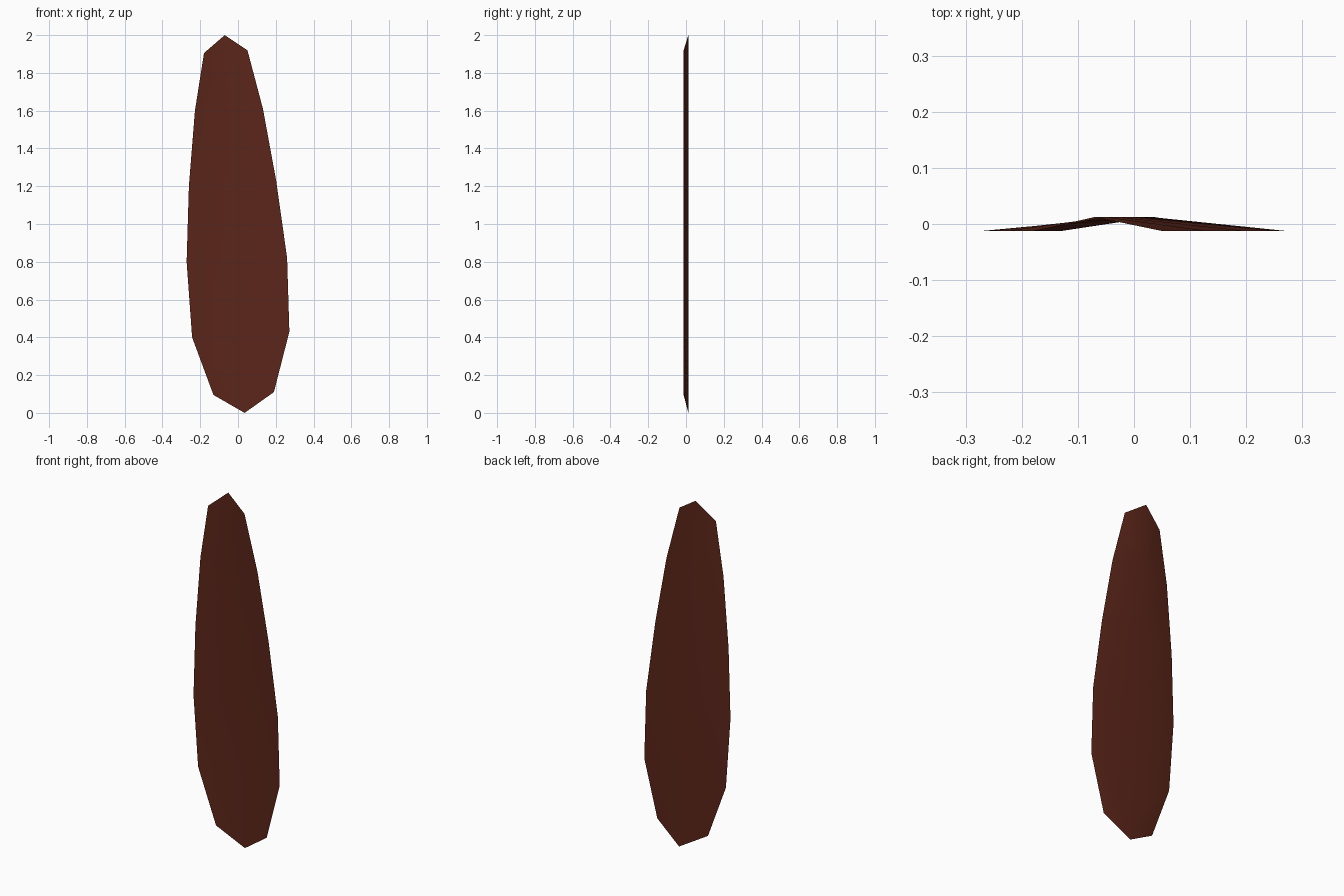
import bpy
import bmesh
from mathutils import Vector

if "Cube" in bpy.data.objects:
    bpy.data.objects.remove(bpy.data.objects["Cube"])

RIDGE_Y, EDGE_Y = 0.0125, -0.0125
BASE = Vector((0.035, RIDGE_Y, 0.0))
TIP = Vector((-0.07, RIDGE_Y, 2.0))

# Outline of both edges from base to tip, as (x, z)
LEFT = [(-0.13, 0.095), (-0.243, 0.40), (-0.272, 0.80),
        (-0.26, 1.20), (-0.228, 1.60), (-0.18, 1.905)]
RIGHT = [(0.19, 0.11), (0.272, 0.43), (0.26, 0.82),
         (0.202, 1.23), (0.132, 1.61), (0.05, 1.92)]

# Feather blade: thin sheet with a raised straight ridge along the back
bm = bmesh.new()
base, tip = bm.verts.new(BASE), bm.verts.new(TIP)
left = [bm.verts.new((x, EDGE_Y, z)) for x, z in LEFT]
right = [bm.verts.new((x, EDGE_Y, z)) for x, z in RIGHT]
spine = [bm.verts.new(BASE.lerp(TIP, (l[1] + r[1]) / 4)) for l, r in zip(LEFT, RIGHT)]

for edge in (left, right):
    bm.faces.new((base, edge[0], spine[0]))
    for i in range(len(edge) - 1):
        bm.faces.new((spine[i], edge[i], edge[i + 1], spine[i + 1]))
    bm.faces.new((spine[-1], edge[-1], tip))

# Consistent winding, facing the front
for f in bm.faces:
    f.normal_update()
    if f.normal.y > 0:
        f.normal_flip()
    f.smooth = True

mesh = bpy.data.meshes.new("feather_blade")
bm.to_mesh(mesh)
bm.free()
blade = bpy.data.objects.new("feather_blade", mesh)
bpy.context.collection.objects.link(blade)

# Dark reddish brown
mat = bpy.data.materials.new("dark_brown")
mat.diffuse_color = (0.105, 0.019, 0.01, 1.0)
mat.use_nodes = True
mat.node_tree.nodes["Principled BSDF"].inputs["Base Color"].default_value = mat.diffuse_color
mesh.materials.append(mat)
